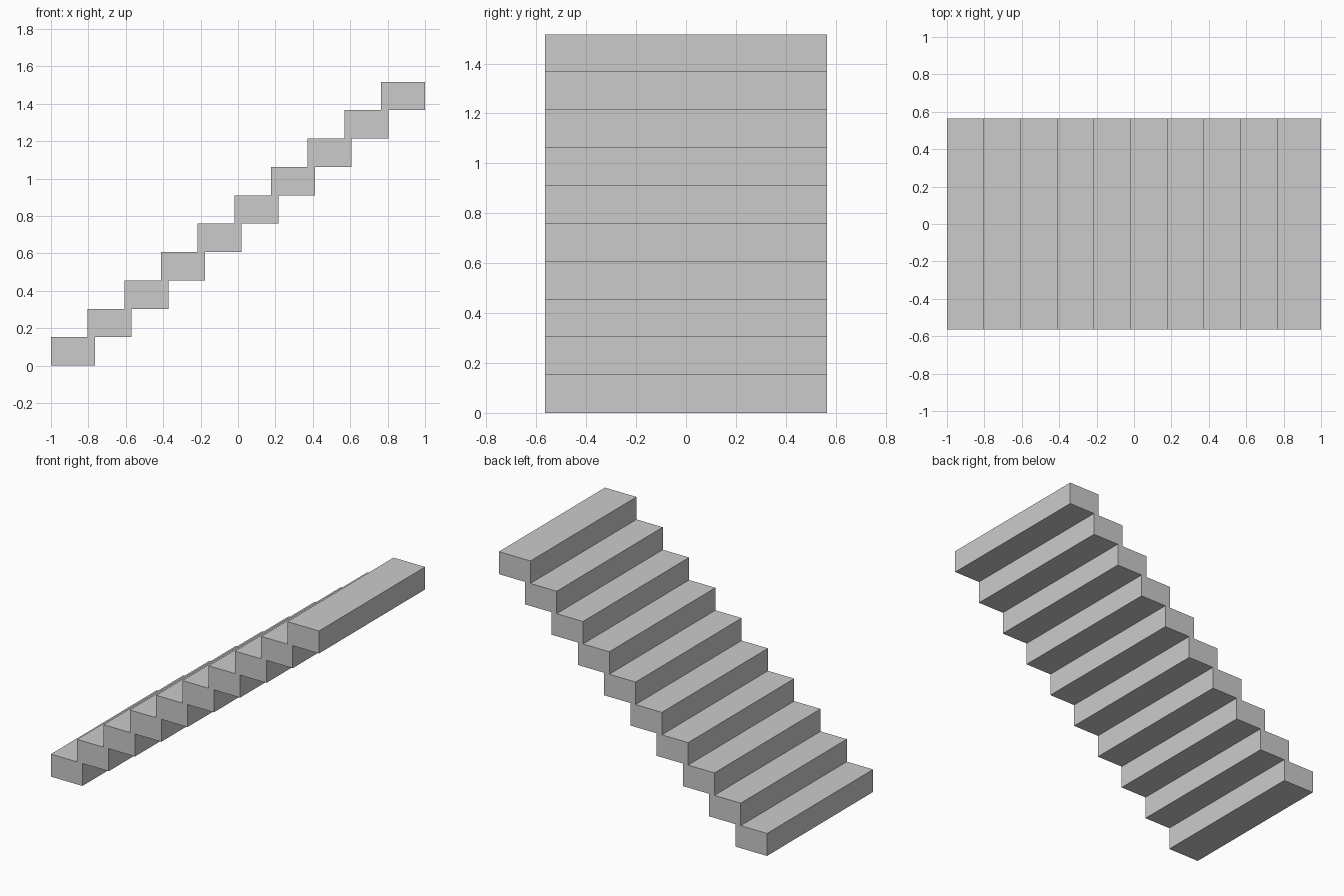
import bpy

if "Cube" in bpy.data.objects:
    bpy.data.objects.remove(bpy.data.objects["Cube"])

STEPS = 10
DEPTH = 0.235                      # tread depth along x
RUN = (2.0 - DEPTH) / (STEPS - 1)  # offset between steps, leaving a small overlap
RISE = 1.517 / STEPS
WIDTH = 1.13


def box(name, size, centre):
    bpy.ops.mesh.primitive_cube_add(size=1, location=centre)
    obj = bpy.context.object
    obj.name = name
    obj.scale = size
    bpy.ops.object.transform_apply(location=False, rotation=False, scale=True)
    return obj


# Solid block steps climbing towards +x
for i in range(STEPS):
    box(f"step_{i + 1}", (DEPTH, WIDTH, RISE),
        (-1 + DEPTH / 2 + i * RUN, 0, (i + 0.5) * RISE))
